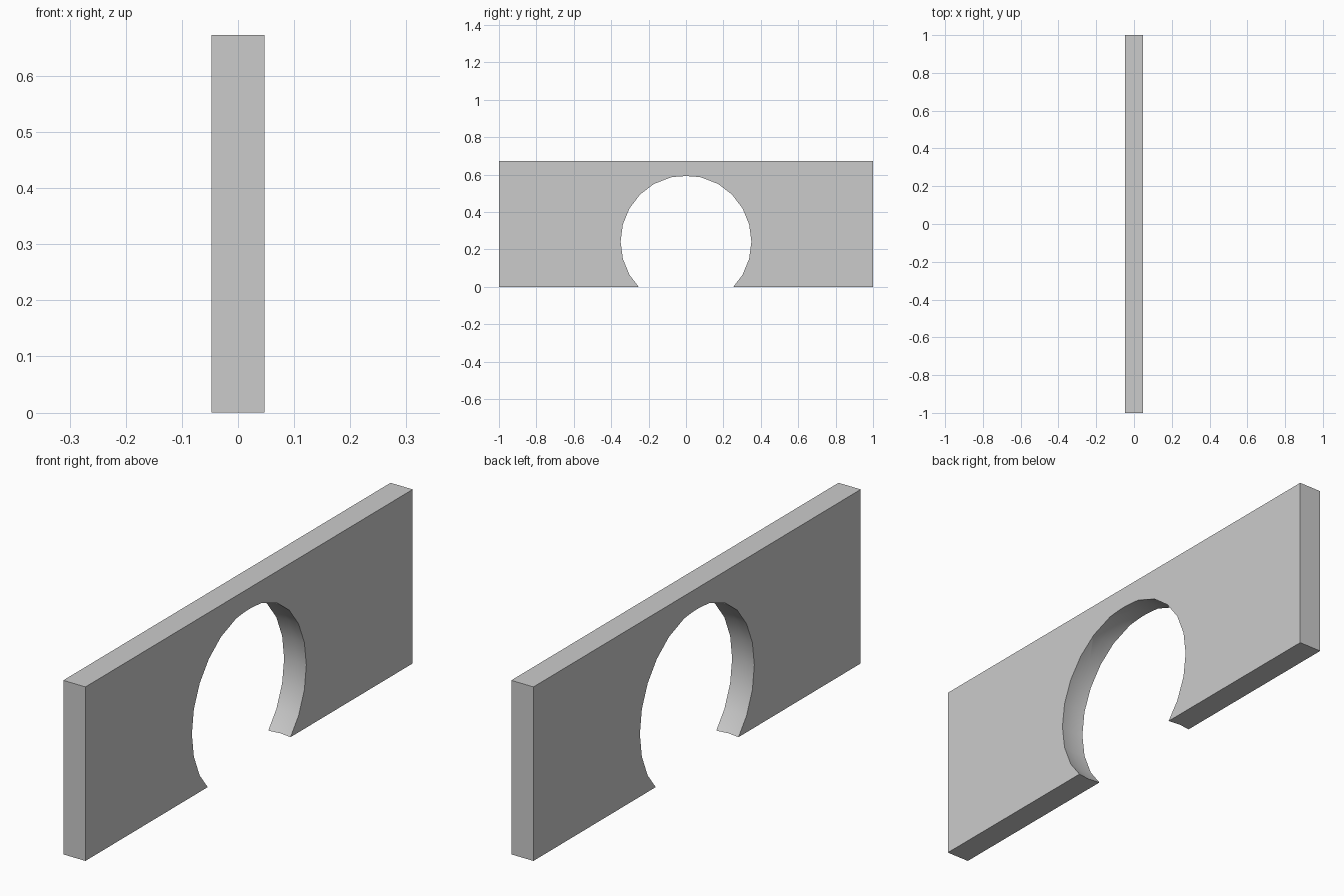
import bpy, math

if "Cube" in bpy.data.objects:
    bpy.data.objects.remove(bpy.data.objects["Cube"])

THICK, LENGTH, HEIGHT = 0.095, 2.0, 0.673

# Wall slab
bpy.ops.mesh.primitive_cube_add(size=1, location=(0, 0, HEIGHT / 2))
wall = bpy.context.object
wall.name = "arched_wall"
wall.scale = (THICK, LENGTH, HEIGHT)
bpy.ops.object.transform_apply(location=True, rotation=False, scale=True)

# Ball-shaped cutter for the round opening
bpy.ops.mesh.primitive_uv_sphere_add(segments=24, ring_count=12, radius=0.356,
                                     location=(0, 0, 0.242))
cutter = bpy.context.object
cutter.name = "opening_cutter"
cutter.hide_render = True
bpy.ops.object.shade_smooth()

# Cut the opening
bpy.ops.object.select_all(action='DESELECT')
wall.select_set(True)
bpy.context.view_layer.objects.active = wall
cut = wall.modifiers.new("opening", 'BOOLEAN')
cut.operation = 'DIFFERENCE'
cut.solver = 'EXACT'
cut.object = cutter
bpy.ops.object.modifier_apply(modifier=cut.name)
bpy.data.objects.remove(cutter, do_unlink=True)

# Smooth the inside of the opening, keep the wall edges crisp
bpy.ops.object.shade_smooth_by_angle(angle=math.radians(30))
